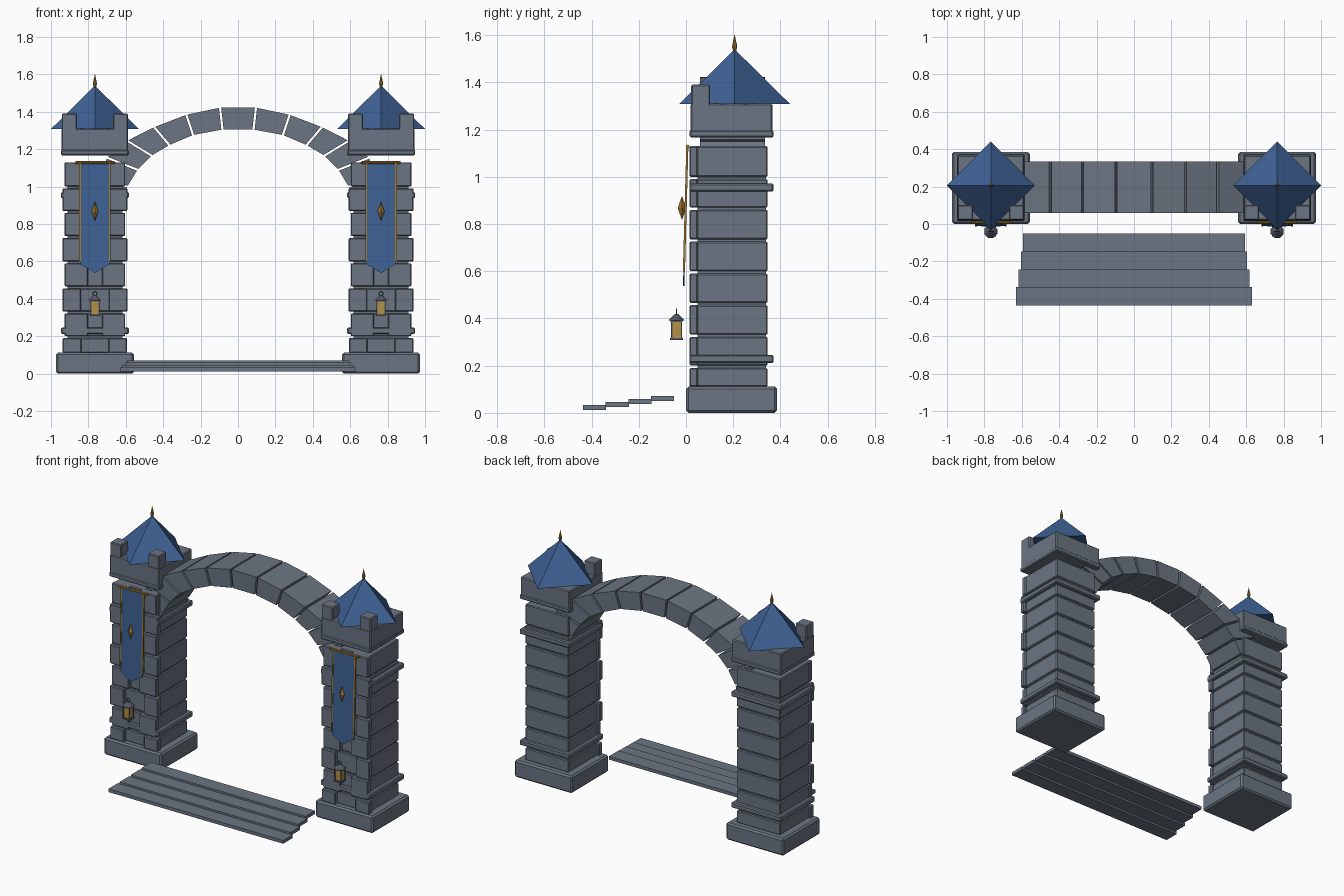
import bpy, bmesh, math
from mathutils import Matrix, Vector

if "Cube" in bpy.data.objects:
    bpy.data.objects.remove(bpy.data.objects["Cube"])


def material(name, r, g, b):
    m = bpy.data.materials.new(name)
    m.diffuse_color = (r, g, b, 1)
    m.use_nodes = True
    m.node_tree.nodes["Principled BSDF"].inputs["Base Color"].default_value = m.diffuse_color
    return m


STONE = material("grey stone", 0.147, 0.178, 0.223)
BLUE = material("blue cloth and slate", 0.048, 0.120, 0.296)
GOLD = material("gold trim", 0.36, 0.20, 0.035)
GLOW = material("lantern glow", 0.45, 0.28, 0.065)
IRON = material("dark iron", 0.085, 0.10, 0.13)


def add(name, bm, mat, bevel=0.0):
    bmesh.ops.recalc_face_normals(bm, faces=bm.faces)
    me = bpy.data.meshes.new(name)
    bm.to_mesh(me)
    bm.free()
    me.materials.append(mat)
    ob = bpy.data.objects.new(name, me)
    bpy.context.collection.objects.link(ob)
    if bevel:
        mod = ob.modifiers.new("worn edges", "BEVEL")
        mod.width, mod.segments = bevel, 1
    return ob


def boxes(name, spans, mat, bevel=0.0):
    """One object made of boxes given as (x0, x1, y0, y1, z0, z1)."""
    bm = bmesh.new()
    for x0, x1, y0, y1, z0, z1 in spans:
        mtx = Matrix.Translation(((x0 + x1) / 2, (y0 + y1) / 2, (z0 + z1) / 2)) \
            @ Matrix.Diagonal((x1 - x0, y1 - y0, z1 - z0, 1))
        bmesh.ops.create_cube(bm, size=1, matrix=mtx)
    return add(name, bm, mat, bevel)


def cone(name, sides, r1, r2, x, y, z0, z1, mat, turn=0.0):
    bm = bmesh.new()
    bmesh.ops.create_cone(bm, cap_ends=True, segments=sides, radius1=r1, radius2=r2, depth=z1 - z0,
                          matrix=Matrix.Translation((x, y, (z0 + z1) / 2)) @ Matrix.Rotation(turn, 4, "Z"))
    return add(name, bm, mat)


def prism(bm, pts, y0, y1, lean=0.0, z_ref=0.0):
    """Extrude an x-z outline along y; lean moves it in y with height."""
    front = [bm.verts.new((x, y0 + lean * (z - z_ref), z)) for x, z in pts]
    back = [bm.verts.new((x, y1 + lean * (z - z_ref), z)) for x, z in pts]
    bm.faces.new(front)
    bm.faces.new(back[::-1])
    for i in range(len(pts)):
        j = (i + 1) % len(pts)
        bm.faces.new((front[i], back[i], back[j], front[j]))


CY = 0.193                      # depth centre of the towers
COURSES = [(0.11, 0.19), (0.20, 0.322), (0.332, 0.456), (0.466, 0.59),
           (0.60, 0.725), (0.735, 0.86), (0.87, 0.99), (1.0, 1.13)]


def tower(side, cx):
    def block(h, d, z0, z1):
        return (cx - h, cx + h, CY - d, CY + d, z0, z1)

    # Masonry shaft
    boxes(side + "_plinth", [block(0.208, 0.192, 0.0, 0.112)], STONE, 0.01)
    boxes(side + "_core", [block(0.147, 0.145, 0.1, 1.12)], STONE)
    boxes(side + "_courses", [block(0.157, 0.153, *c) for c in COURSES], STONE, 0.005)
    boxes(side + "_bands", [block(0.181, 0.178, 0.212, 0.246), block(0.181, 0.178, 0.938, 0.972)],
          STONE, 0.006)
    # Corner stones on the front, alternating in width
    quoins = []
    for i, (z0, z1) in enumerate(COURSES):
        out, wide = (0.172, 0.10) if i % 2 == 0 else (0.162, 0.125)
        if i in (2, 4, 6):
            out = 0.174
        for s in (-1, 1):
            a, b = sorted((cx + s * out, cx + s * (out - wide)))
            quoins.append((a, b, 0.015, 0.05, z0, z1))
    boxes(side + "_corner_stones", quoins, STONE, 0.005)

    # Crown, front merlons, roof and finial
    boxes(side + "_crown", [block(0.181, 0.178, 1.167, 1.197), block(0.178, 0.173, 1.175, 1.31)],
          STONE, 0.006)
    boxes(side + "_merlons", [(cx + s * 0.137 - 0.04, cx + s * 0.137 + 0.04, 0.022, 0.102, 1.28, 1.39)
                              for s in (-1, 1)], STONE, 0.005)
    cone(side + "_roof", 4, 0.235, 0.0, cx, 0.206, 1.308, 1.54, BLUE)
    cone(side + "_finial_base", 8, 0.005, 0.011, cx, 0.206, 1.525, 1.552, GOLD)
    cone(side + "_finial_tip", 8, 0.011, 0.0, cx, 0.206, 1.552, 1.604, GOLD)

    # Swallow-pointed banner with gold edging, rod and diamond
    lean, top = 0.027, 1.125
    bm = bmesh.new()
    prism(bm, [(cx - 0.078, top), (cx - 0.078, 0.585), (cx, 0.538), (cx + 0.078, 0.585), (cx + 0.078, top)],
          0.003, 0.009, lean, top)
    add(side + "_banner", bm, BLUE)
    bm = bmesh.new()
    for s in (-1, 1):
        prism(bm, [(cx + s * 0.075, top), (cx + s * 0.075, 0.60), (cx + s * 0.084, 0.60), (cx + s * 0.084, top)],
              0.001, 0.010, lean, top)
    add(side + "_banner_edging", bm, GOLD)
    bm = bmesh.new()
    bmesh.ops.create_cone(bm, cap_ends=True, segments=8, radius1=0.008, radius2=0.008, depth=0.21,
                          matrix=Matrix.Translation((cx, 0.007, 1.128)) @ Matrix.Rotation(math.pi / 2, 4, "Y"))
    add(side + "_banner_rod", bm, GOLD)
    bm = bmesh.new()
    for s in (-1, 1):
        bmesh.ops.create_cone(bm, cap_ends=False, segments=4, radius1=0.018, radius2=0, depth=0.052,
                              matrix=Matrix.Translation((cx, -0.017, 0.868 + s * 0.026))
                              @ Matrix.Rotation(0 if s > 0 else math.pi, 4, "X"))
    bmesh.ops.remove_doubles(bm, verts=bm.verts, dist=0.0005)
    add(side + "_banner_diamond", bm, GOLD)

    # Hanging lantern
    ly = -0.040
    boxes(side + "_lantern_glass", [(cx - 0.021, cx + 0.021, ly - 0.021, ly + 0.021, 0.315, 0.39)], GLOW)
    frame = [(cx - 0.027, cx + 0.027, ly - 0.027, ly + 0.027, 0.308, 0.318),
             (cx - 0.026, cx + 0.026, ly - 0.026, ly + 0.026, 0.385, 0.394)]
    for sx in (-1, 1):
        for sy in (-1, 1):
            px, py = cx + sx * 0.021, ly + sy * 0.021
            frame.append((px - 0.003, px + 0.003, py - 0.003, py + 0.003, 0.312, 0.39))
    boxes(side + "_lantern_frame", frame, IRON)
    cone(side + "_lantern_roof", 8, 0.037, 0.008, cx, ly, 0.392, 0.418, IRON, math.pi / 8)
    bpy.ops.mesh.primitive_torus_add(major_segments=12, minor_segments=6, major_radius=0.011,
                                     minor_radius=0.003, location=(cx, ly, 0.428),
                                     rotation=(math.pi / 2, 0, 0))
    ring = bpy.context.object
    ring.name = side + "_lantern_ring"
    ring.data.materials.append(IRON)


tower("left", -0.765)
tower("right", 0.765)

# Arch of separate wedge stones: joints as (inner x, inner z, outer x, outer z)
JOINTS = [(0.083, 1.305, 0.096, 1.422), (0.24, 1.276, 0.276, 1.384), (0.367, 1.222, 0.448, 1.318),
          (0.462, 1.166, 0.592, 1.245), (0.537, 1.09, 0.70, 1.155), (0.592, 1.0, 0.74, 1.04),
          (0.617, 0.92, 0.75, 0.94)]
JOINTS = [(-a, b, -c, d) for a, b, c, d in reversed(JOINTS)] + JOINTS
GAP = 0.006
bm = bmesh.new()
for p, q in zip(JOINTS, JOINTS[1:]):
    pi, po, qi, qo = Vector(p[:2]), Vector(p[2:]), Vector(q[:2]), Vector(q[2:])
    di, do = (qi - pi).normalized() * GAP, (qo - po).normalized() * GAP
    prism(bm, [pi + di, po + do, qo - do, qi - di], 0.06, 0.335)
add("arch_stones", bm, STONE)

# Four shallow steps in front of the gate
boxes("steps", [(-w, w, -0.148 - i * 0.096, -0.05 - i * 0.096, 0.05 - i * 0.0125, 0.071 - i * 0.0125)
                for i, w in enumerate((0.593, 0.605, 0.618, 0.632))], STONE)
